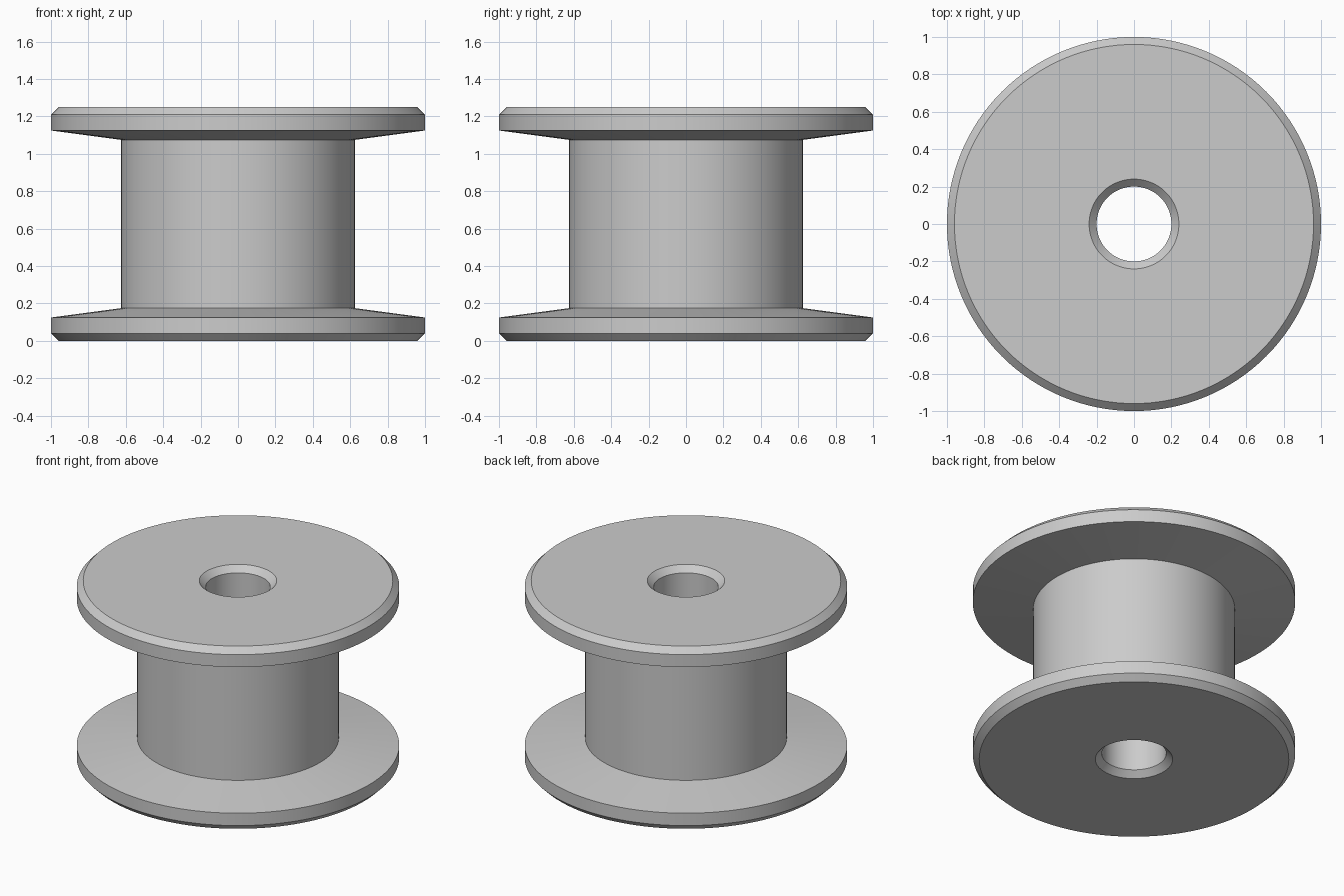
import bpy
import bmesh
from math import cos, sin, tau, radians

SEGMENTS = 128
HEIGHT = 1.25

cube = bpy.data.objects.get("Cube")
if cube:
    bpy.data.objects.remove(cube, do_unlink=True)

# Plain grey material
grey = bpy.data.materials.new("plain_grey")
grey.use_nodes = True
colour = (0.6, 0.6, 0.6, 1)
grey.diffuse_color = colour
grey.node_tree.nodes["Principled BSDF"].inputs["Base Color"].default_value = colour


def lathe(name, profile):
    """Spin a closed (radius, z) profile around the z axis."""
    bm = bmesh.new()
    rings = [[bm.verts.new((r * cos(tau * i / SEGMENTS), r * sin(tau * i / SEGMENTS), z))
              for i in range(SEGMENTS)] for r, z in profile]
    for low, high in zip(rings, rings[1:] + rings[:1]):
        for i in range(SEGMENTS):
            j = (i + 1) % SEGMENTS
            bm.faces.new((low[i], low[j], high[j], high[i]))
    bmesh.ops.recalc_face_normals(bm, faces=bm.faces)
    mesh = bpy.data.meshes.new(name)
    bm.to_mesh(mesh)
    bm.free()
    mesh.materials.append(grey)
    obj = bpy.data.objects.new(name, mesh)
    bpy.context.collection.objects.link(obj)
    bpy.ops.object.select_all(action="DESELECT")
    obj.select_set(True)
    bpy.context.view_layer.objects.active = obj
    bpy.ops.object.shade_smooth_by_angle(angle=radians(4))
    return obj


# Lower half: bore chamfer, underside, rim chamfer, rim, sloped flange, barrel
lower = [(0.2, 0.04), (0.24, 0), (0.96, 0), (1, 0.04), (1, 0.125), (0.625, 0.175)]
# Upper half mirrors the lower one
upper = [(r, HEIGHT - z) for r, z in reversed(lower)]
lathe("spool", lower + upper)
